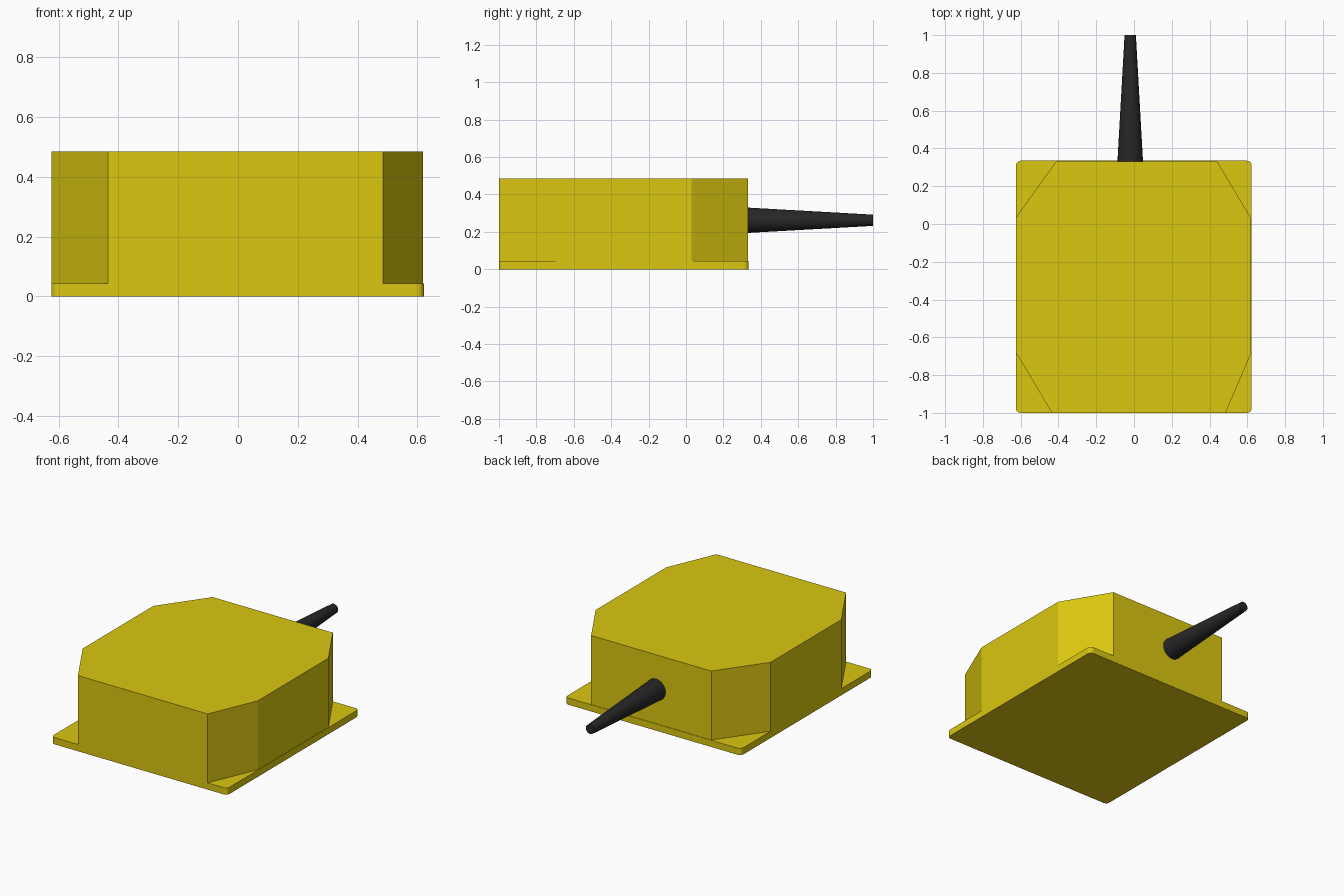
import bpy, bmesh, math

if "Cube" in bpy.data.objects:
    bpy.data.objects.remove(bpy.data.objects["Cube"])


def material(name, color):
    m = bpy.data.materials.new(name)
    m.diffuse_color = color
    m.use_nodes = True
    m.node_tree.nodes["Principled BSDF"].inputs["Base Color"].default_value = m.diffuse_color
    return m


def prism(name, outline, z0, z1, mat):
    """Extrude a flat outline from z0 up to z1."""
    bm = bmesh.new()
    face = bm.faces.new([bm.verts.new((x, y, z0)) for x, y in outline])
    top = bmesh.ops.extrude_face_region(bm, geom=[face])["geom"]
    verts = [g for g in top if isinstance(g, bmesh.types.BMVert)]
    bmesh.ops.translate(bm, verts=verts, vec=(0, 0, z1 - z0))
    bmesh.ops.recalc_face_normals(bm, faces=bm.faces)
    me = bpy.data.meshes.new(name)
    bm.to_mesh(me)
    bm.free()
    ob = bpy.data.objects.new(name, me)
    bpy.context.collection.objects.link(ob)
    me.materials.append(mat)
    return ob


def rounded_rect(x0, x1, y0, y1, r, steps=5):
    corners = [(x1 - r, y1 - r), (x0 + r, y1 - r), (x0 + r, y0 + r), (x1 - r, y0 + r)]
    return [(cx + r * math.cos(a), cy + r * math.sin(a))
            for i, (cx, cy) in enumerate(corners)
            for a in [math.pi / 2 * (i + k / steps) for k in range(steps + 1)]]


yellow = material("yellow_plastic", (0.71, 0.57, 0.005, 1))
black = material("black_rubber", (0.02, 0.02, 0.02, 1))

# Thin base plate with rounded corners
housing = prism("housing", rounded_rect(-0.625, 0.623, -1.0, 0.335, 0.025), 0, 0.043, yellow)

# Main body with four uneven cut corners, flush with the plate at front and left
body = prism("body", [(-0.625, 0.035), (-0.625, -0.68), (-0.435, -1.0), (0.485, -1.0),
                      (0.62, -0.685), (0.62, 0.03), (0.44, 0.332), (-0.412, 0.332)],
             0, 0.485, yellow)

# Fuse plate and body into one housing
mod = housing.modifiers.new("fuse", 'BOOLEAN')
mod.operation = 'UNION'
mod.solver = 'EXACT'
mod.object = body
bpy.context.view_layer.objects.active = housing
bpy.ops.object.modifier_apply(modifier="fuse")
bpy.data.objects.remove(body)

# Tapered cable sleeve out of the back
y0, y1 = 0.325, 1.0
bpy.ops.mesh.primitive_cone_add(vertices=32, radius1=0.068, radius2=0.03, depth=y1 - y0,
                                location=(-0.02, (y0 + y1) / 2, 0.262),
                                rotation=(-math.pi / 2, 0, 0))
sleeve = bpy.context.object
sleeve.name = "cable_sleeve"
sleeve.data.materials.append(black)
bpy.ops.object.shade_smooth_by_angle(angle=math.radians(30))
